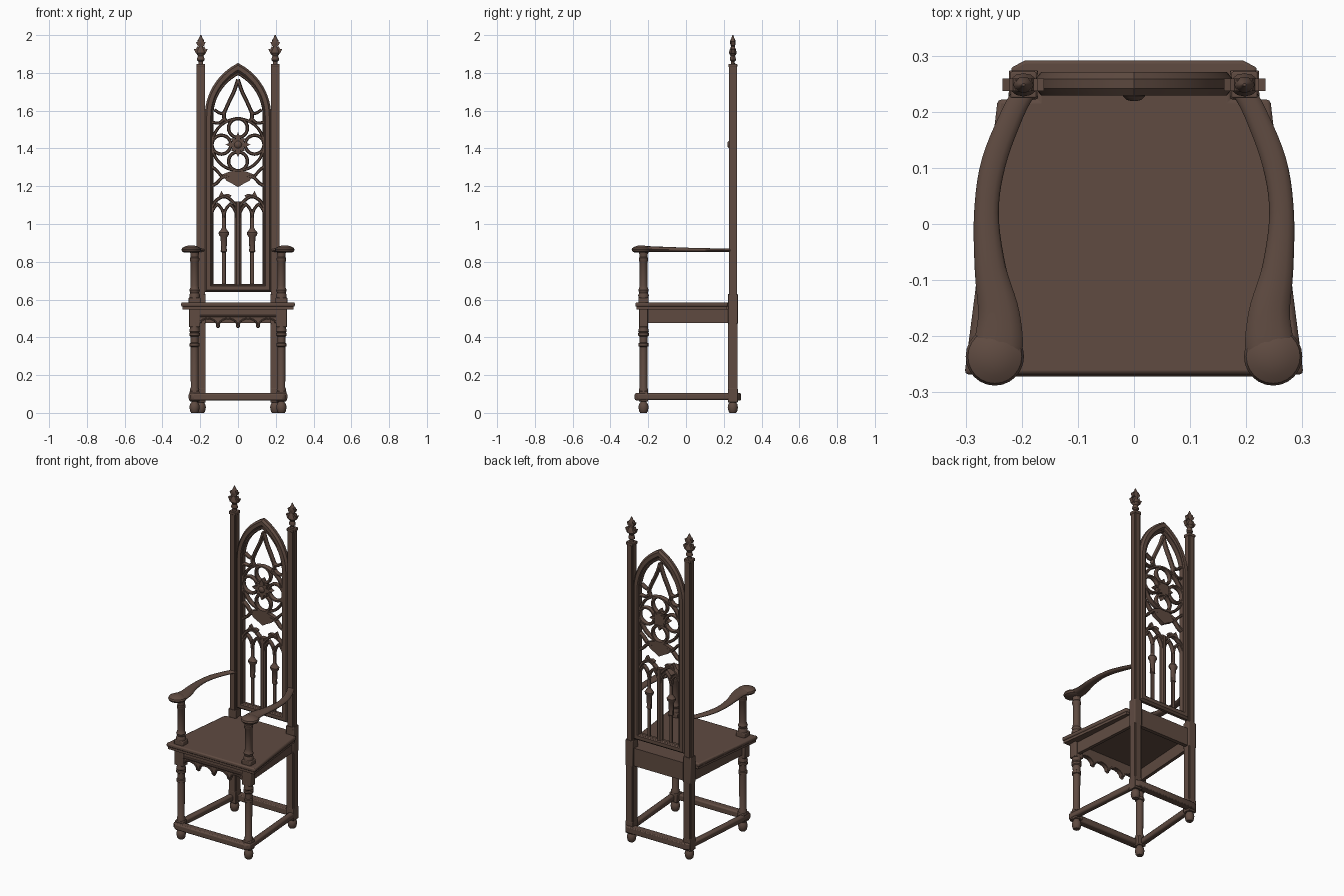
import bpy, bmesh, math
from mathutils import Vector

if "Cube" in bpy.data.objects:
    bpy.data.objects.remove(bpy.data.objects["Cube"])

wood = bpy.data.materials.new("dark brown wood")
wood.diffuse_color = (0.115, 0.070, 0.053, 1)
wood.use_nodes = True
wood.node_tree.nodes["Principled BSDF"].inputs["Base Color"].default_value = wood.diffuse_color


def finish(name, bm, angle=35):
    bmesh.ops.recalc_face_normals(bm, faces=bm.faces)
    me = bpy.data.meshes.new(name)
    bm.to_mesh(me)
    bm.free()
    me.materials.append(wood)
    me.shade_smooth()
    me.set_sharp_from_angle(angle=math.radians(angle))
    ob = bpy.data.objects.new(name, me)
    bpy.context.collection.objects.link(ob)
    return ob


def loft(name, rings, closed=False, angle=35):
    """Skin a list of equal-length point rings."""
    bm = bmesh.new()
    vs = [[bm.verts.new(p) for p in r] for r in rings]
    n, m = len(vs), len(vs[0])
    for i in range(n if closed else n - 1):
        a, b = vs[i], vs[(i + 1) % n]
        for j in range(m):
            bm.faces.new((a[j], a[(j + 1) % m], b[(j + 1) % m], b[j]))
    if not closed:
        bm.faces.new(vs[0])
        bm.faces.new(vs[-1])
    return finish(name, bm, angle)


def plate(name, pts, y0, y1):
    return loft(name, [[(x, y, z) for x, z in pts] for y in (y0, y1)])


def slab(name, pts, z0, z1, bevel=0.0):
    ob = loft(name, [[(x, y, z) for x, y in pts] for z in (z0, z1)])
    if bevel:
        m = ob.modifiers.new("bevel", 'BEVEL')
        m.width, m.segments = bevel, 2
    return ob


def lathe(name, prof, x, y, z=0, seg=16, sy=1):
    return loft(name, [[(x + r * math.cos(a), y + sy * r * math.sin(a), z + h)
                        for a in (2 * math.pi * k / seg for k in range(seg))] for h, r in prof])


def rect(x, y, hx, hy):
    return [(x - hx, y - hy), (x + hx, y - hy), (x + hx, y + hy), (x - hx, y + hy)]


def smooth(pts, n=6):
    """Catmull-Rom through points of any dimension."""
    P = [Vector(p) for p in pts]
    out = []
    for i in range(len(P) - 1):
        p0, p1, p2, p3 = P[max(i - 1, 0)], P[i], P[i + 1], P[min(i + 2, len(P) - 1)]
        for k in range(n):
            t = k / n
            out.append(0.5 * (2 * p1 + (p2 - p0) * t + (2 * p0 - 5 * p1 + 4 * p2 - p3) * t * t
                              + (3 * p1 - p0 - 3 * p2 + p3) * t ** 3))
    return out + [P[-1]]


SEC = [(-1, -.4), (-.5, -1), (.5, -1), (1, -.4), (1, .4), (.5, 1), (-.5, 1), (-1, .4)]


def rib(name, pts, w=0.02, d=0.03, closed=False, y=0.25):
    """Chamfered bar following a path in the xz plane, mitred at corners."""
    P = [Vector(p) for p in pts]
    n = len(P)
    rings = []
    for i, p in enumerate(P):
        a = P[i - 1] if (closed or i) else None
        b = P[(i + 1) % n] if (closed or i < n - 1) else None
        d1 = (p - a).normalized() if a is not None else (b - p).normalized()
        d2 = (b - p).normalized() if b is not None else d1
        t = (d1 + d2).normalized()
        k = min(1 / max(t.dot(d1), 0.3), 2.5)
        nx, nz = -t.y * k, t.x * k
        rings.append([(p.x + nx * u * w / 2, y + v * d / 2, p.y + nz * u * w / 2) for u, v in SEC])
    return loft(name, rings, closed)


def circle(cx, cz, r, n=24):
    return [(cx + r * math.cos(2 * math.pi * k / n), cz + r * math.sin(2 * math.pi * k / n)) for k in range(n)]


def pointed(x0, x1, z0, h, n=8):
    """Pointed arch from (x0,z0) over the apex to (x1,z0)."""
    hw = (x1 - x0) / 2
    c = (h * h - hw * hw) / (2 * hw)
    r = c + hw
    top = math.atan2(h, c)
    left = [(x0 + hw + c - r * math.cos(top * k / n), z0 + r * math.sin(top * k / n)) for k in range(n + 1)]
    return left + [(x0 + x1 - x, z) for x, z in left[-2::-1]]


def notched(x, y, h, n):
    q = [(h, h - n), (h - n, h - n), (h - n, h)]
    pts = []
    for k in range(4):
        for a, b in q:
            for _ in range(k):
                a, b = -b, a
            pts.append((x + a, y + b))
    return pts


FOOT = [(0, .017), (.008, .023), (.03, .027), (.045, .024), (.056, .017), (.07, .017)]

for s, side in ((-1, "left"), (1, "right")):
    # back posts
    px, py = s * 0.197, 0.248
    lathe(side + "_back_foot", FOOT, px, py)
    slab(side + "_back_leg", notched(px, py, .0255, .006), .06, .63)
    slab(side + "_back_leg_block", rect(px, py, .026, .026), .055, .13, .003)
    slab(side + "_back_seat_block", rect(px, py, .026, .026), .47, .63, .004)
    slab(side + "_back_post", notched(px, py, .0215, .006), .62, 1.835)
    slab(side + "_post_cap", rect(px, py, .0235, .0235), 1.83, 1.848, .003)
    # leafy finials
    lathe(side + "_finial", [(0, .013), (.015, .012), (.022, .02), (.03, .02), (.045, .015), (.06, .026), (.08, .02),
          (.095, .012), (.105, .017), (.125, .018), (.14, .009), (.155, .003)], px, py, 1.845, 12, .8)
    for f in (-1, 1):
        for z, w, h in ((1.89, .037, .05), (1.935, .026, .04)):
            plate(side + "_finial_leaf", [(px, z), (px + f * w * .7, z + h * .25), (px + f * w, z + h * .75),
                  (px + f * w * .7, z + h * .7), (px + f * w * .5, z + h), (px, z + h * .8)], py - .011, py + .011)
    # front legs and arm supports
    lx, ly = s * 0.23, -0.225
    lathe(side + "_front_foot", FOOT, lx, ly)
    slab(side + "_front_leg_block", rect(lx, ly, .026, .024), .06, .115, .004)
    lathe(side + "_front_leg", [(.11, .024), (.125, .025), (.135, .02), (.35, .021), (.353, .026), (.368, .026),
          (.372, .021), (.405, .022), (.41, .028), (.422, .028), (.426, .023), (.432, .028), (.445, .025), (.48, .025)], lx, ly)
    slab(side + "_front_leg_head", rect(lx, ly, .03, .024), .455, .555, .004)
    slab(side + "_arm_support_base", rect(lx, ly, .031, .027), .58, .612, .005)
    lathe(side + "_arm_support", [(.60, .027), (.625, .028), (.635, .023), (.65, .028), (.66, .023), (.675, .021),
          (.80, .021), (.806, .025), (.82, .025), (.825, .021), (.86, .024)], lx, ly)
    # arms: x, y, z, half width, half height
    path = [(.192, .24, .861, .019, .009), (.215, .20, .861, .02, .009), (.25, .11, .862, .022, .010),
            (.263, .02, .863, .022, .011), (.256, -.08, .865, .028, .013), (.241, -.16, .866, .037, .015),
            (.242, -.225, .867, .043, .016), (.247, -.27, .866, .025, .012)]
    st = smooth(path, 5)
    rings = []
    for i, v in enumerate(st):
        a, b = st[max(i - 1, 0)], st[min(i + 1, len(st) - 1)]
        t = Vector((b[0] - a[0], b[1] - a[1])).normalized()
        rings.append([(s * (v[0] - t.y * v[3] * math.cos(q)), v[1] + t.x * v[3] * math.cos(q), v[2] + v[4] * math.sin(q))
                      for q in (math.pi * k / 6 for k in range(12))])
    loft(side + "_arm", rings, angle=60)
    lathe(side + "_arm_knob", [(0, .035), (.006, .047), (.016, .052), (.025, .048), (.033, .034), (.038, .016), (.039, .004)],
          s * .248, -.236, .848, 24)
    # side aprons and stretchers
    slab(side + "_side_apron", [(s * .243, -.22), (s * .213, .24), (s * .193, .24), (s * .223, -.22)], .475, .55)
    slab(side + "_stretcher", [(s * .262, -.26), (s * .22, .275), (s * .186, .275), (s * .227, -.26)], .068, .104, .009)

# front and back stretchers
slab("front_stretcher", [(-.262, -.25), (-.24, -.272), (.24, -.272), (.262, -.25), (.255, -.225), (-.255, -.225)], .066, .104, .008)
slab("back_stretcher", [(-.22, .278), (-.195, .291), (.195, .291), (.22, .278), (.21, .245), (-.21, .245)], .066, .104, .005)

# seat, notched around the back posts
seat = [(-.302, -.268), (.302, -.268), (.283, -.12), (.243, .222), (.172, .222), (.172, .262),
        (-.172, .262), (-.172, .222), (-.243, .222), (-.283, -.12)]
slab("seat", seat, .562, .585, .007)
slab("seat_moulding", [(x * .975, y * .975) for x, y in seat], .547, .565)
slab("back_apron", rect(0, .25, .18, .012), .475, .585)

# front apron with a row of scalloped arches
scallop = []
for k in range(4):
    cx = -.159 + .106 * k
    scallop += [(cx - .044 * math.cos(math.pi * j / 10), .462 + .032 * math.sin(math.pi * j / 10)) for j in range(11)]
plate("front_apron", [(-.22, .552), (-.22, .462)] + scallop + [(.22, .462), (.22, .552)], -.24, -.218)
rib("apron_bead", [(-.205, .513), (.205, .513)], .012, .012, y=-.242)
for k in range(4):
    cx = -.159 + .106 * k
    rib("apron_arch", [(cx - .049 * math.cos(math.pi * j / 10), .462 + .037 * math.sin(math.pi * j / 10))
                       for j in range(11)], .01, .03, y=-.231)
for x in (-.106, 0, .106):
    lathe("apron_pendant", [(0, .003), (.006, .01), (.014, .01), (.02, .006)], x, -.231, .449, 10)

# pointed back frame
outer = pointed(-.155, .155, 1.57, .258, 12)
rib("back_frame", [(-.155, .662)] + outer + [(.155, .662)], .042, .042, True)
inner = pointed(-.138, .138, 1.57, .226, 12)
rib("back_frame_inner_bead", [(-.138, .675)] + inner + [(.138, .675)], .014, .03, True)

# lancets in the lower back
rib("centre_mullion", [(0, .67), (0, 1.12)], .036, .03)
for s in (-1, 1):
    x = s * .075
    lathe("slim_column", [(0, .011), (.17, .011), (.175, .017), (.19, .015), (.25, .017), (.262, .026), (.275, .028),
          (.292, .014), (.30, .011), (.40, .011)], x, .25, .68, 10, .8)
    for a, b in ((.008, .075), (.075, .142)):
        rib("lancet_arch", pointed(min(s * a, s * b), max(s * a, s * b), 1.035, .07, 6), .016, .026)
    # cusped arch above the lancets
    rib("cusped_arch", smooth([(s * .14, 1.08), (s * .115, 1.125), (s * .07, 1.145), (s * .03, 1.12), (0, 1.08)]), .018, .028)
    plate("arch_crocket", [(s * .115, 1.125), (s * .10, 1.15), (s * .088, 1.175), (s * .075, 1.155), (s * .055, 1.16),
          (s * .035, 1.152), (s * .045, 1.135), (s * .07, 1.14)], .239, .261)
    rib("hanging_branch", smooth([(s * .145, 1.20), (s * .115, 1.215), (s * .085, 1.245), (s * .05, 1.255)]), .018, .028)
    rib("rose_branch", smooth([(s * .145, 1.31), (s * .115, 1.285), (s * .085, 1.25)]), .016, .028)

# rose with four rings
rib("rose_ring", circle(0, 1.42, .137, 36), .016, .03, True)
for k in range(4):
    a = k * math.pi / 2
    rib("rose_foil", circle(.088 * math.cos(a), 1.42 + .088 * math.sin(a), .05), .018, .028, True)
plate("rose_base", [(-.085, 1.262), (-.06, 1.228), (-.03, 1.213), (0, 1.195), (.03, 1.213), (.06, 1.228), (.085, 1.262),
                    (.05, 1.275), (.025, 1.282), (-.025, 1.282), (-.05, 1.275)], .237, .263)

# carved flower in the middle
for k in range(8):
    a = k * math.pi / 4
    r = .066 if k % 2 == 0 else .05
    ca, sa = math.cos(a), math.sin(a)
    plate("flower_petal", [(u * ca - v * sa, 1.42 + u * sa + v * ca) for u, v in
                           ((0, 0), (r * .55, -.014), (r, 0), (r * .55, .014))], .229, .262)
loft("flower_heart", [[(r * math.cos(math.pi * k / 6), y, 1.42 + r * math.sin(math.pi * k / 6)) for k in range(12)]
                      for y, r in ((.26, .02), (.228, .02), (.221, .013), (.219, .004))])

# ribs rising to the apex
for s in (-1, 1):
    rib("apex_rib", smooth([(0, 1.765), (s * .022, 1.70), (s * .055, 1.63), (s * .075, 1.575), (s * .06, 1.535)]), .02, .028)
    rib("apex_branch", smooth([(s * .065, 1.60), (s * .09, 1.585), (s * .125, 1.605)]), .016, .028)
    rib("shoulder_branch", smooth([(s * .07, 1.56), (s * .10, 1.535), (s * .14, 1.54)]), .016, .028)
